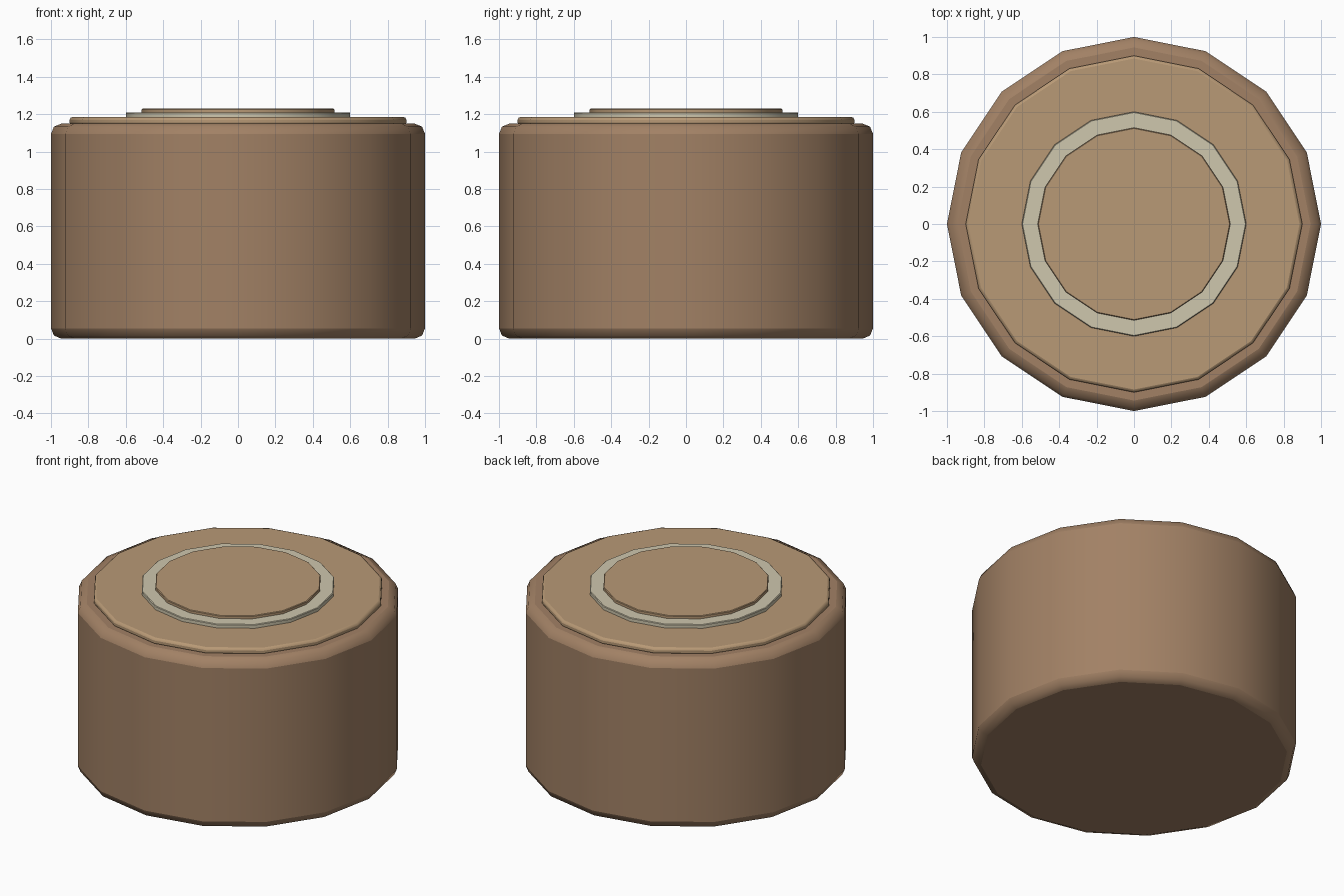
import bpy, math

if "Cube" in bpy.data.objects:
    bpy.data.objects.remove(bpy.data.objects["Cube"])

SIDES = 16

def material(name, rgb):
    m = bpy.data.materials.new(name)
    m.diffuse_color = (*rgb, 1)
    m.use_nodes = True
    m.node_tree.nodes["Principled BSDF"].inputs["Base Color"].default_value = m.diffuse_color
    return m

def disc(name, radius, z0, z1, mat, bevel=0, segments=2):
    """Sixteen-sided drum with a corner on the x axis and rounded rims."""
    bpy.ops.mesh.primitive_cylinder_add(vertices=SIDES, radius=radius, depth=z1 - z0,
                                        location=(0, 0, (z0 + z1) / 2))
    ob = bpy.context.object
    ob.name = name
    ob.data.materials.append(mat)
    bpy.ops.object.shade_smooth_by_angle(angle=math.radians(50))
    if bevel:
        mod = ob.modifiers.new("rim_bevel", 'BEVEL')
        mod.width = bevel
        mod.segments = segments
        mod.limit_method = 'ANGLE'
        mod.angle_limit = math.radians(40)
        # keep the rounding ahead of the smoothing
        ob.modifiers.move(len(ob.modifiers) - 1, 0)
    return ob

brown = material("brown", (0.36, 0.22, 0.13))
tan = material("tan", (0.48, 0.32, 0.18))
cream = material("cream", (0.62, 0.57, 0.42))

# Main drum
disc("body", 1.0, 0.0, 1.15, brown, 0.055)
# Raised top plate
disc("top_plate", 0.9, 1.14, 1.185, tan, 0.015)
# Pale ring showing around the centre plate
disc("inlay_ring", 0.6, 1.18, 1.21, cream, 0.004, 1)
# Centre plate
disc("centre_plate", 0.515, 1.2, 1.23, tan, 0.004, 1)
